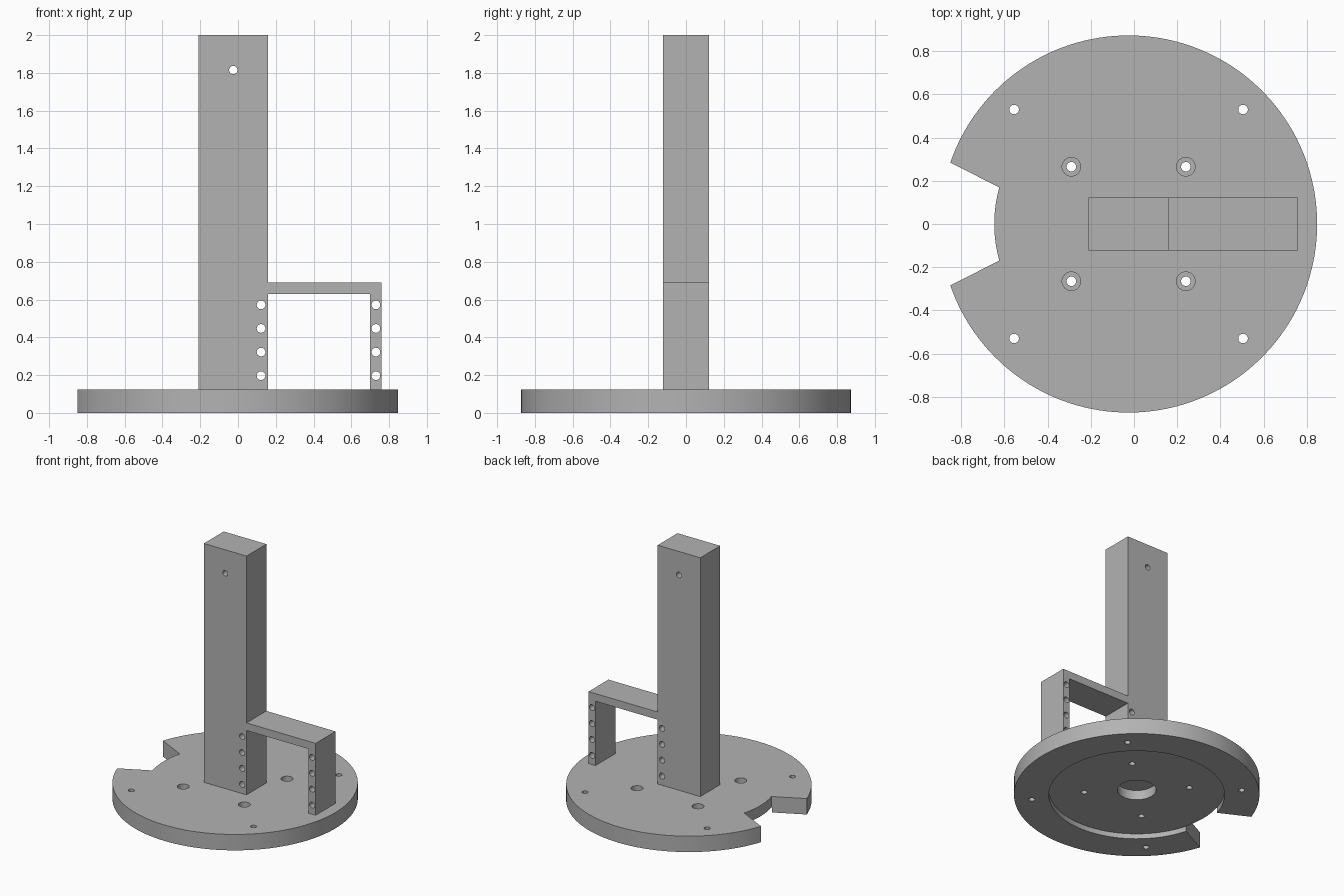
import bpy, bmesh
from math import pi, radians, cos, sin
from mathutils import Matrix, Vector

if "Cube" in bpy.data.objects:
    bpy.data.objects.remove(bpy.data.objects["Cube"])

CX = -0.025          # plate axis in x
PLATE_TOP = 0.125
HALF_DEPTH = 0.123

grey = bpy.data.materials.new("plain grey")
grey.use_nodes = True
colour = (0.45, 0.45, 0.45, 1)
grey.diffuse_color = colour
grey.node_tree.nodes["Principled BSDF"].inputs["Base Color"].default_value = colour


def extrude_profile(name, points, offset):
    """Solid made from a flat outline pushed along offset."""
    bm = bmesh.new()
    face = bm.faces.new([bm.verts.new(p) for p in points])
    new = bmesh.ops.extrude_face_region(bm, geom=[face])["geom"]
    bmesh.ops.translate(bm, vec=Vector(offset),
                        verts=[v for v in new if isinstance(v, bmesh.types.BMVert)])
    bmesh.ops.recalc_face_normals(bm, faces=bm.faces)
    mesh = bpy.data.meshes.new(name)
    bm.to_mesh(mesh)
    bm.free()
    obj = bpy.data.objects.new(name, mesh)
    mesh.materials.append(grey)
    bpy.context.collection.objects.link(obj)
    return obj


def drill(obj, holes, axis="Z", sides=32):
    """Cut round holes given as (centre, radius, length)."""
    bm = bmesh.new()
    turn = Matrix.Rotation(pi / 2, 4, "X") if axis == "Y" else Matrix()
    for centre, radius, length in holes:
        bmesh.ops.create_cone(bm, cap_ends=True, segments=sides, radius1=radius,
                              radius2=radius, depth=length,
                              matrix=Matrix.Translation(centre) @ turn)
    mesh = bpy.data.meshes.new("cutter")
    bm.to_mesh(mesh)
    bm.free()
    mesh.materials.append(grey)
    cutter = bpy.data.objects.new("cutter", mesh)
    cutter.hide_render = True
    bpy.context.collection.objects.link(cutter)
    mod = obj.modifiers.new("holes", "BOOLEAN")
    mod.operation, mod.solver, mod.object = "DIFFERENCE", "EXACT", cutter
    bpy.context.view_layer.objects.active = obj
    bpy.ops.object.modifier_apply(modifier=mod.name)
    bpy.data.objects.remove(cutter)


def arc(radius, start, end, steps):
    angles = [radians(start + (end - start) * i / steps) for i in range(steps + 1)]
    return [(CX + radius * cos(a), radius * sin(a), 0) for a in angles]


# Round base plate with a flared notch on its right side
outline = arc(0.873, -161, 161, 140) + arc(0.622, 164.2, 195.8, 16)
plate = extrude_profile("base_plate", outline, (0, 0, PLATE_TOP))

# Shallow underside recess, then a blind centre socket
drill(plate, [((CX, 0, 0), 0.625, 0.08)], sides=128)
drill(plate, [((CX, 0, 0.06), 0.138, 0.11)], sides=64)

# Outer mounting holes and inner counterbored holes
corners = [(sx, sy) for sx in (-1, 1) for sy in (-1, 1)]
drill(plate, [((CX + 0.53 * sx, 0.53 * sy, 0.06), 0.022, 0.4) for sx, sy in corners]
      + [((CX + 0.265 * sx, 0.265 * sy, 0.06), 0.022, 0.4) for sx, sy in corners])
drill(plate, [((CX + 0.265 * sx, 0.265 * sy, PLATE_TOP), 0.043, 0.08) for sx, sy in corners])

# Upright post with its side bracket, as one profile
low = PLATE_TOP - 0.003
profile = [(-0.21, low), (0.16, low), (0.16, 0.63), (0.7, 0.63), (0.7, low),
           (0.76, low), (0.76, 0.69), (0.16, 0.69), (0.16, 2), (-0.21, 2)]
post = extrude_profile("post_and_bracket", [(x, -HALF_DEPTH, z) for x, z in profile],
                       (0, 2 * HALF_DEPTH, 0))

# Cross holes: matching rows in post and bracket leg, one near the top
rows = [((x, 0, 0.197 + 0.125 * i), 0.023, 1) for x in (0.122, 0.73) for i in range(4)]
drill(post, rows + [((CX, 0, 1.815), 0.022, 1)], axis="Y")

# Smooth round walls, crisp edges
for obj in (plate, post):
    bpy.ops.object.select_all(action="DESELECT")
    obj.select_set(True)
    bpy.context.view_layer.objects.active = obj
    bpy.ops.object.shade_smooth_by_angle(angle=radians(30))
